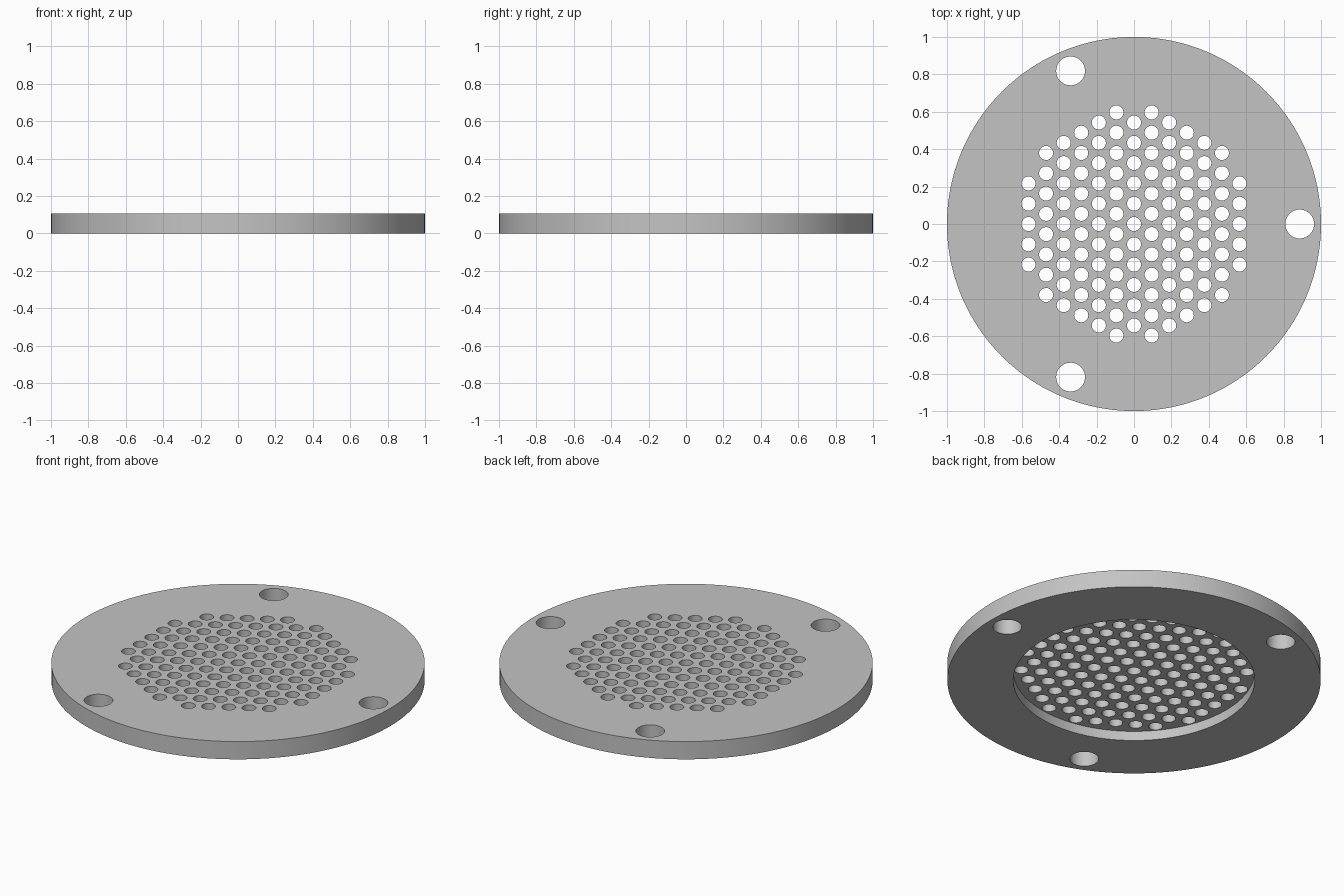
import bpy, bmesh, math
from mathutils import Matrix

if "Cube" in bpy.data.objects:
    bpy.data.objects.remove(bpy.data.objects["Cube"])

THICK, RECESS = 0.105, 0.056
PITCH, COLUMN = 0.1085, 0.094


def add_cylinder(bm, x, y, radius, z0, z1, sides):
    bmesh.ops.create_cone(bm, cap_ends=True, segments=sides, radius1=radius,
                          radius2=radius, depth=z1 - z0,
                          matrix=Matrix.Translation((x, y, (z0 + z1) / 2)))


def make_object(name, bm):
    mesh = bpy.data.meshes.new(name)
    bm.to_mesh(mesh)
    bm.free()
    obj = bpy.data.objects.new(name, mesh)
    bpy.context.collection.objects.link(obj)
    return obj


# Round plate
bm = bmesh.new()
add_cylinder(bm, 0, 0, 1.0, 0, THICK, 160)
plate = make_object("drain_plate", bm)

# Shallow recess under the perforated area
bm = bmesh.new()
add_cylinder(bm, 0, 0, 0.647, -0.1, RECESS, 128)
recess = make_object("recess_cutter", bm)

# Staggered drain holes inside a circle, plus three mounting holes
bm = bmesh.new()
for col in range(-6, 7):
    for row in range(-7, 8):
        x, y = col * COLUMN, (row + 0.5 * (col % 2)) * PITCH
        if math.hypot(x, y) < 0.62:
            add_cylinder(bm, x, y, 0.0375, -0.1, 0.2, 32)
for angle in (0, 112.5, -112.5):
    a = math.radians(angle)
    add_cylinder(bm, 0.886 * math.cos(a), 0.886 * math.sin(a), 0.077, -0.1, 0.2, 48)
holes = make_object("hole_cutter", bm)

# Cut and apply
bpy.context.view_layer.objects.active = plate
for cutter in (recess, holes):
    cutter.hide_render = True
    mod = plate.modifiers.new("cut", "BOOLEAN")
    mod.operation, mod.solver, mod.object = "DIFFERENCE", "EXACT", cutter
    bpy.ops.object.modifier_apply(modifier=mod.name)
    bpy.data.objects.remove(cutter)

# Plain grey finish with crisp rims
grey = bpy.data.materials.new("plain_grey")
grey.diffuse_color = (0.55, 0.55, 0.55, 1)
grey.use_nodes = True
grey.node_tree.nodes["Principled BSDF"].inputs["Base Color"].default_value = grey.diffuse_color
plate.data.materials.clear()
plate.data.materials.append(grey)
plate.select_set(True)
bpy.ops.object.shade_smooth_by_angle(angle=math.radians(30))
